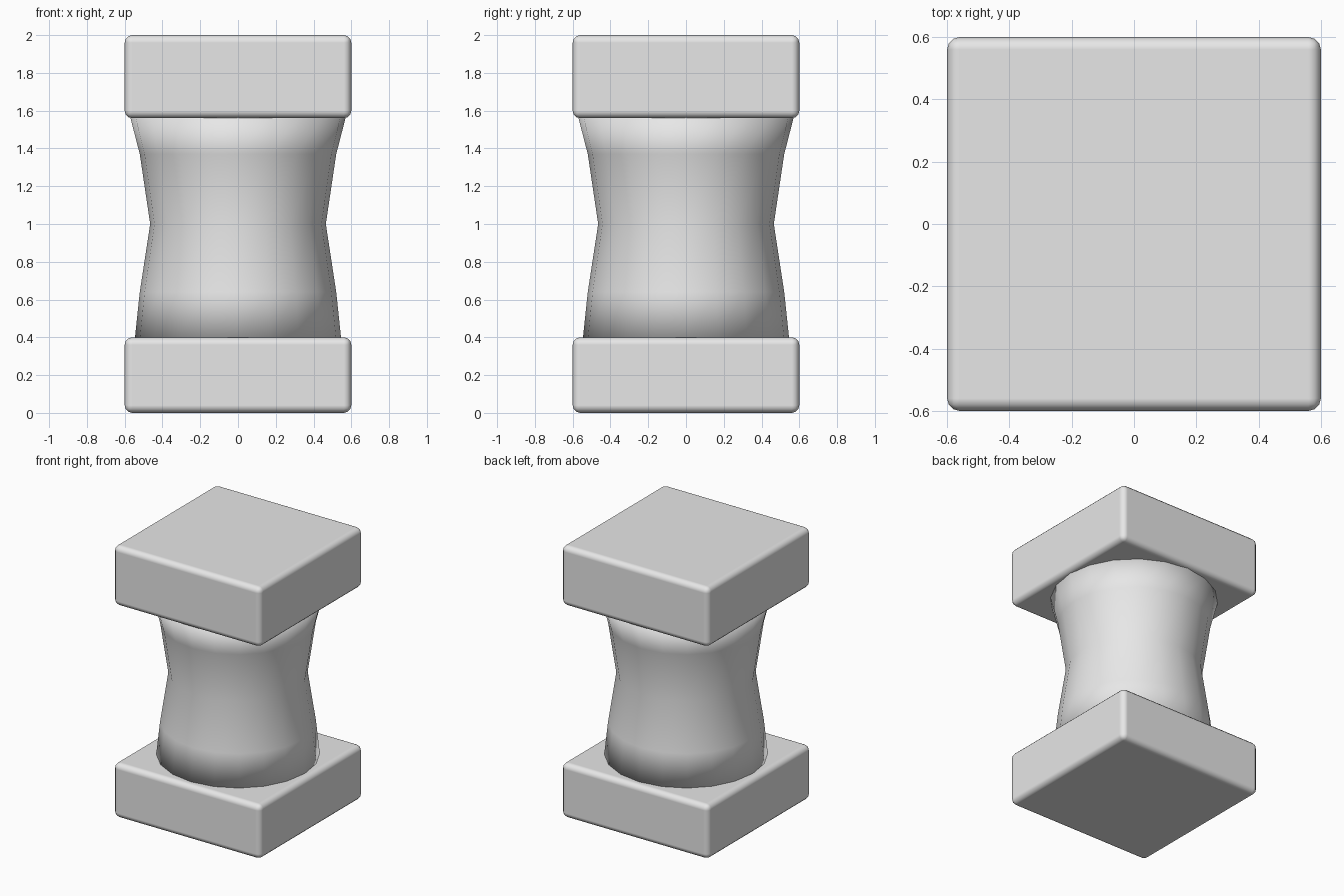
import bpy
import bmesh
from math import cos, sin, tau

cube = bpy.data.objects.get("Cube")
if cube:
    bpy.data.objects.remove(cube, do_unlink=True)

# One plain grey for everything
grey = bpy.data.materials.new("light_grey")
grey.use_nodes = True
grey.diffuse_color = (0.8, 0.8, 0.8, 1)
grey.node_tree.nodes["Principled BSDF"].inputs["Base Color"].default_value = (0.8, 0.8, 0.8, 1)


def add_object(name, bm):
    bmesh.ops.recalc_face_normals(bm, faces=bm.faces)
    for face in bm.faces:
        face.smooth = True
    mesh = bpy.data.meshes.new(name)
    bm.to_mesh(mesh)
    bm.free()
    mesh.materials.append(grey)
    obj = bpy.data.objects.new(name, mesh)
    bpy.context.collection.objects.link(obj)
    return obj


def block(name, bottom, top, width=1.2):
    """Square slab with softly rounded edges."""
    bm = bmesh.new()
    bmesh.ops.create_cube(bm, size=1)
    for v in bm.verts:
        v.co.x *= width
        v.co.y *= width
        v.co.z = top if v.co.z > 0 else bottom
    obj = add_object(name, bm)
    bevel = obj.modifiers.new("rounded_edges", 'BEVEL')
    bevel.width = 0.04
    bevel.segments = 3
    bevel.harden_normals = True


def column(name, profile, sides=20):
    """Waisted round shaft; its capped ends are smoothed into the sides."""
    bm = bmesh.new()
    rings = [[bm.verts.new((r * cos(tau * i / sides), r * sin(tau * i / sides), z))
              for i in range(sides)] for r, z in profile]
    for low, high in zip(rings, rings[1:]):
        for i in range(sides):
            j = (i + 1) % sides
            bm.faces.new((low[i], low[j], high[j], high[i]))
    bm.faces.new(rings[0][::-1])
    bm.faces.new(rings[-1])
    add_object(name, bm)


# Base, cap and the shaft between them
block("base_block", 0, 0.4)
block("top_block", 1.56, 2)
column("column", [(0.547, 0.385), (0.52, 0.64), (0.465, 1.0), (0.52, 1.37), (0.573, 1.575)])
